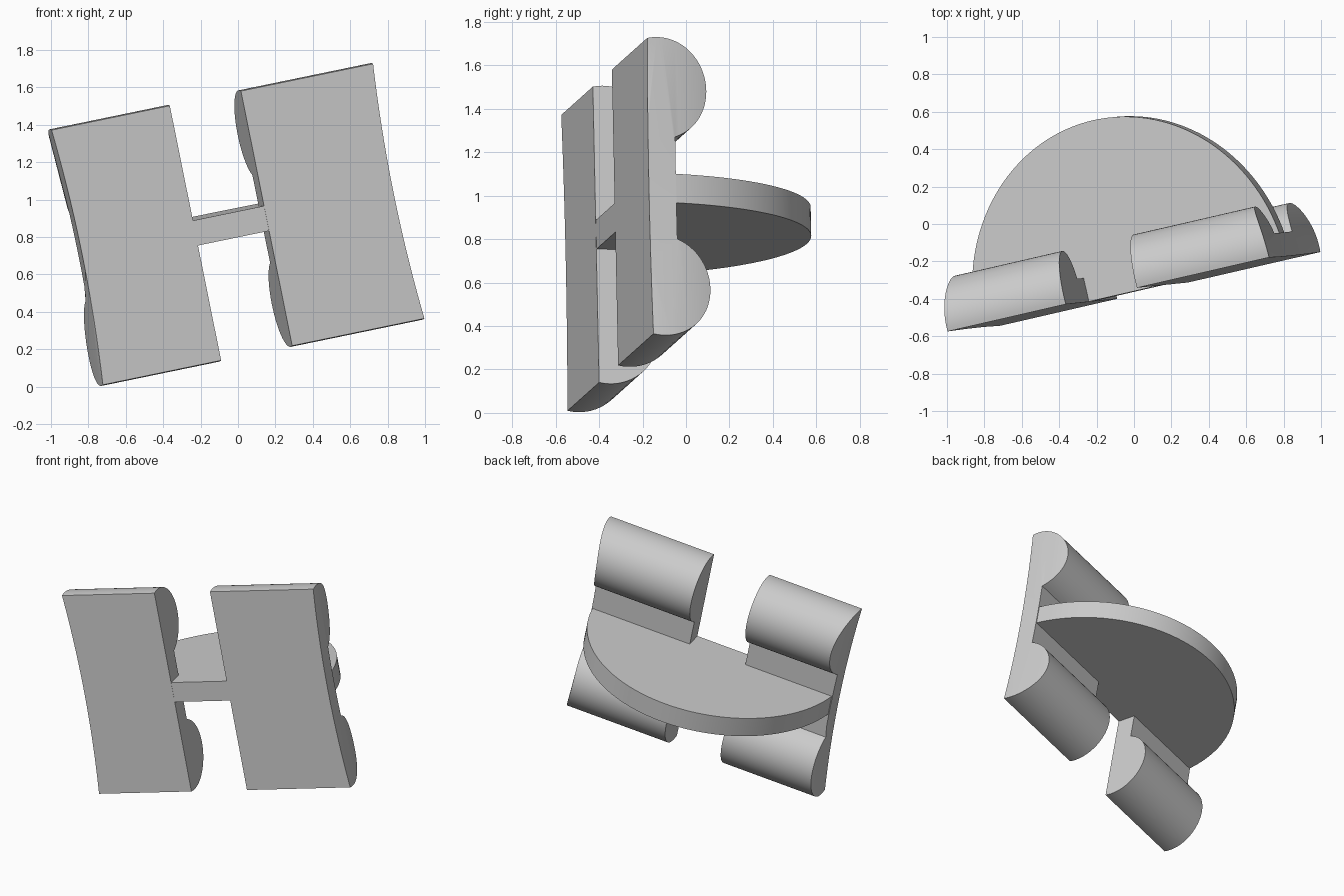
import bpy, bmesh, math
from mathutils import Vector, Matrix

if "Cube" in bpy.data.objects:
    bpy.data.objects.remove(bpy.data.objects["Cube"])

# Tilted local frame: u = across the panels, v = up the panels, d = backwards
U = Vector((0.955, 0.22, 0.197)).normalized()
V = Vector((-0.2016, -0.0216, 0.979))
V = (V - U * V.dot(U)).normalized()
D = V.cross(U)
O = Vector((0.0, -0.362, 0.868))

HALF_W, HALF_H = 0.90, 0.70      # panel reach along u and v
PLATE, FIN = 0.13, 0.068         # plate thickness, half fin thickness
CV, CD, R = 0.463, 0.05, 0.237   # roll centre and radius
DEPTH = 0.94                     # fin depth

grey = bpy.data.materials.new("plain grey")
grey.diffuse_color = (0.6, 0.6, 0.6, 1)
grey.use_nodes = True
grey.node_tree.nodes["Principled BSDF"].inputs["Base Color"].default_value = grey.diffuse_color


def place(u, v, d):
    return O + U * u + V * v + D * d


def finish(name, bm):
    bmesh.ops.recalc_face_normals(bm, faces=bm.faces)
    me = bpy.data.meshes.new(name)
    bm.to_mesh(me)
    bm.free()
    ob = bpy.data.objects.new(name, me)
    bpy.context.collection.objects.link(ob)
    me.materials.append(grey)
    bpy.ops.object.select_all(action='DESELECT')
    ob.select_set(True)
    bpy.context.view_layer.objects.active = ob
    bpy.ops.object.shade_smooth_by_angle(angle=math.radians(30))
    return ob


def loft(name, ring_a, ring_b):
    """Closed solid between two matching rings of points."""
    bm = bmesh.new()
    a = [bm.verts.new(p) for p in ring_a]
    b = [bm.verts.new(p) for p in ring_b]
    n = len(a)
    for i in range(n):
        j = (i + 1) % n
        bm.faces.new((a[i], a[j], b[j], b[i]))
    caps = [bm.faces.new(a), bm.faces.new(b)]
    bmesh.ops.triangulate(bm, faces=caps)
    return finish(name, bm)


# Panel section: flat front, a round roll along the top and bottom back edges
def panel_profile():
    t0 = -math.asin(CD / R)
    t1 = math.pi - math.asin((PLATE - CD) / R)
    arc = []
    for i in range(33):
        t = t0 + (t1 - t0) * i / 32
        arc.append((CV + R * math.cos(t), CD + R * math.sin(t)))
    top = arc[0][0]
    front = [(-top + 2 * top * i / 20, 0.0) for i in range(1, 20)]
    flat = [(arc[-1][0] * k / 3, PLATE) for k in (2, 1, 0, -1, -2)]
    lower = [(-v, d) for v, d in reversed(arc)]
    return front + arc + flat + lower


# Outer ends are slightly hollow and follow the curve of the fin
def outer_end(side, v, d):
    hollow = 0.03 * (1 - min(1, (v / HALF_H) ** 2))
    end = HALF_W - hollow
    curve = end * (1 - math.sqrt(1 - (d / DEPTH) ** 2))
    if side < 0 and v < -0.2:
        curve *= 0.1
    return side * (end - curve)


profile = panel_profile()
for name, side, inner in (("left_panel", -1, -0.238), ("right_panel", 1, 0.16)):
    loft(name,
         [place(inner, v, d) for v, d in profile],
         [place(outer_end(side, v, d), v, d) for v, d in profile])

# Half-oval fin joining both panels
oval = [(0.865 * math.cos(math.pi * i / 72), 0.001 + DEPTH * math.sin(math.pi * i / 72))
        for i in range(73)]
loft("cross_fin",
     [place(u, -FIN, d) for u, d in oval],
     [place(u, FIN, d) for u, d in oval])
